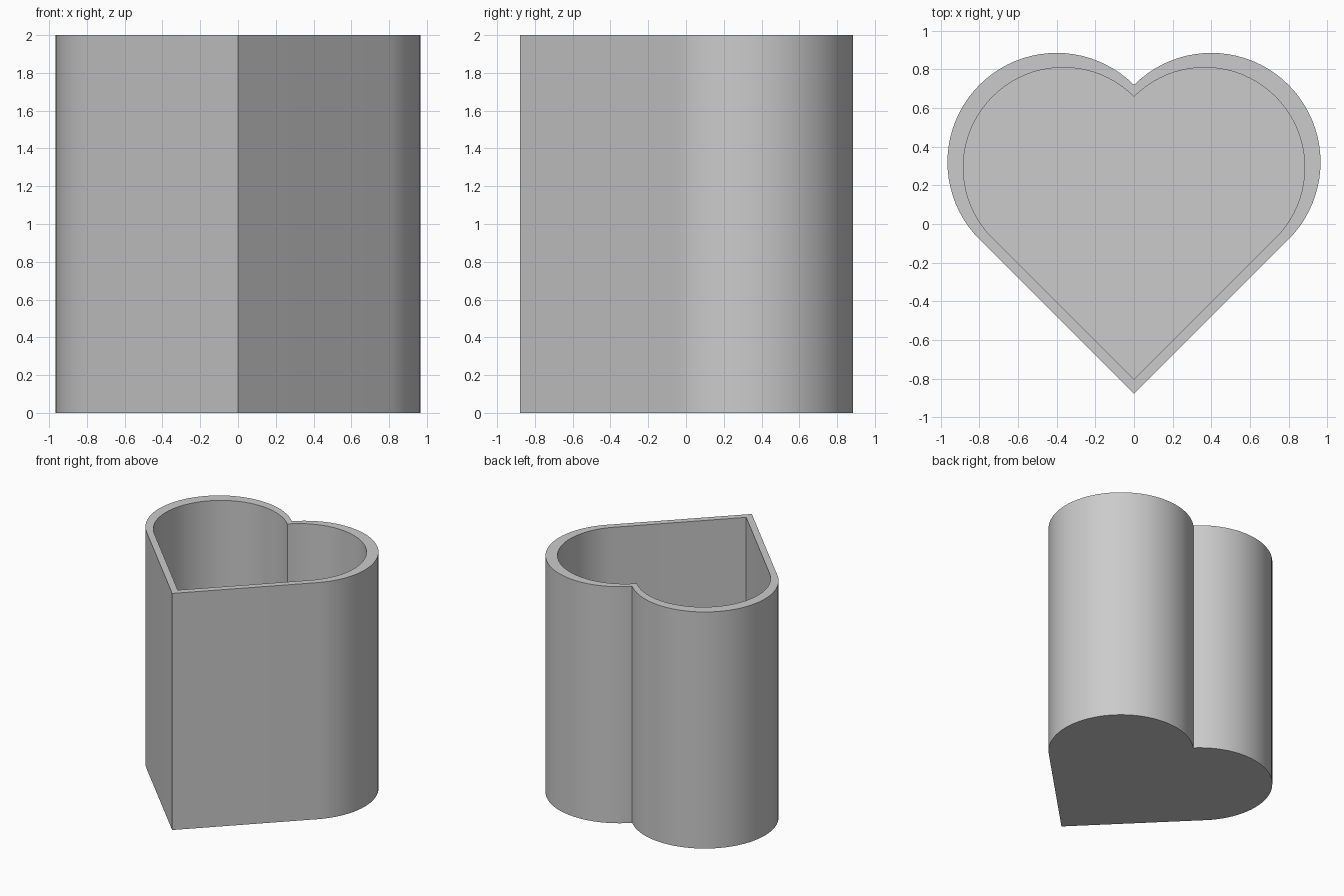
import bpy
import bmesh
from math import cos, sin, pi

cube = bpy.data.objects.get("Cube")
if cube:
    bpy.data.objects.remove(cube, do_unlink=True)

HEIGHT = 2.0
FLOOR = 0.1
INNER_SCALE = 0.915
CENTRE_X, CENTRE_Y, RADIUS = 0.4, 0.32, 0.565
STEPS = 40

# Single warm-free grey for the whole vessel
grey = bpy.data.materials.new("plain_grey")
grey.use_nodes = True
colour = (0.6, 0.6, 0.6, 1.0)
grey.diffuse_color = colour
grey.node_tree.nodes["Principled BSDF"].inputs["Base Color"].default_value = colour


def heart_outline(scale):
    """Counter-clockwise heart: front point, right lobe, notch, mirrored lobe."""
    lobe = []
    for i in range(STEPS + 1):
        a = -pi / 4 + pi * i / STEPS
        lobe.append((CENTRE_X + RADIUS * cos(a), CENTRE_Y + RADIUS * sin(a)))
    lobe[-1] = (0.0, lobe[-1][1])
    mirrored = [(-x, y) for x, y in reversed(lobe[:-1])]
    tip = (0.0, lobe[0][1] - lobe[0][0])
    return [(x * scale, y * scale) for x, y in [tip] + lobe + mirrored]


def ring(bm, scale, z):
    return [bm.verts.new((x, y, z)) for x, y in heart_outline(scale)]


def bridge(bm, a, b):
    for i in range(len(a)):
        j = (i + 1) % len(a)
        bm.faces.new((a[i], a[j], b[j], b[i]))


# Heart-shaped vessel: outer wall, rim, inner wall, base and floor
bm = bmesh.new()
rings = [ring(bm, 1, 0), ring(bm, 1, HEIGHT),
         ring(bm, INNER_SCALE, HEIGHT), ring(bm, INNER_SCALE, FLOOR)]
for lower, upper in zip(rings, rings[1:]):
    bridge(bm, lower, upper)
bm.faces.new(list(reversed(rings[0])))
bm.faces.new(rings[-1])
bmesh.ops.recalc_face_normals(bm, faces=bm.faces)

mesh = bpy.data.meshes.new("heart_vessel")
bm.to_mesh(mesh)
bm.free()
mesh.materials.append(grey)
vessel = bpy.data.objects.new("heart_vessel", mesh)
bpy.context.collection.objects.link(vessel)

# Smooth lobes with crisp corners
bpy.ops.object.select_all(action="DESELECT")
vessel.select_set(True)
bpy.context.view_layer.objects.active = vessel
bpy.ops.object.shade_smooth_by_angle(angle=pi / 6)
